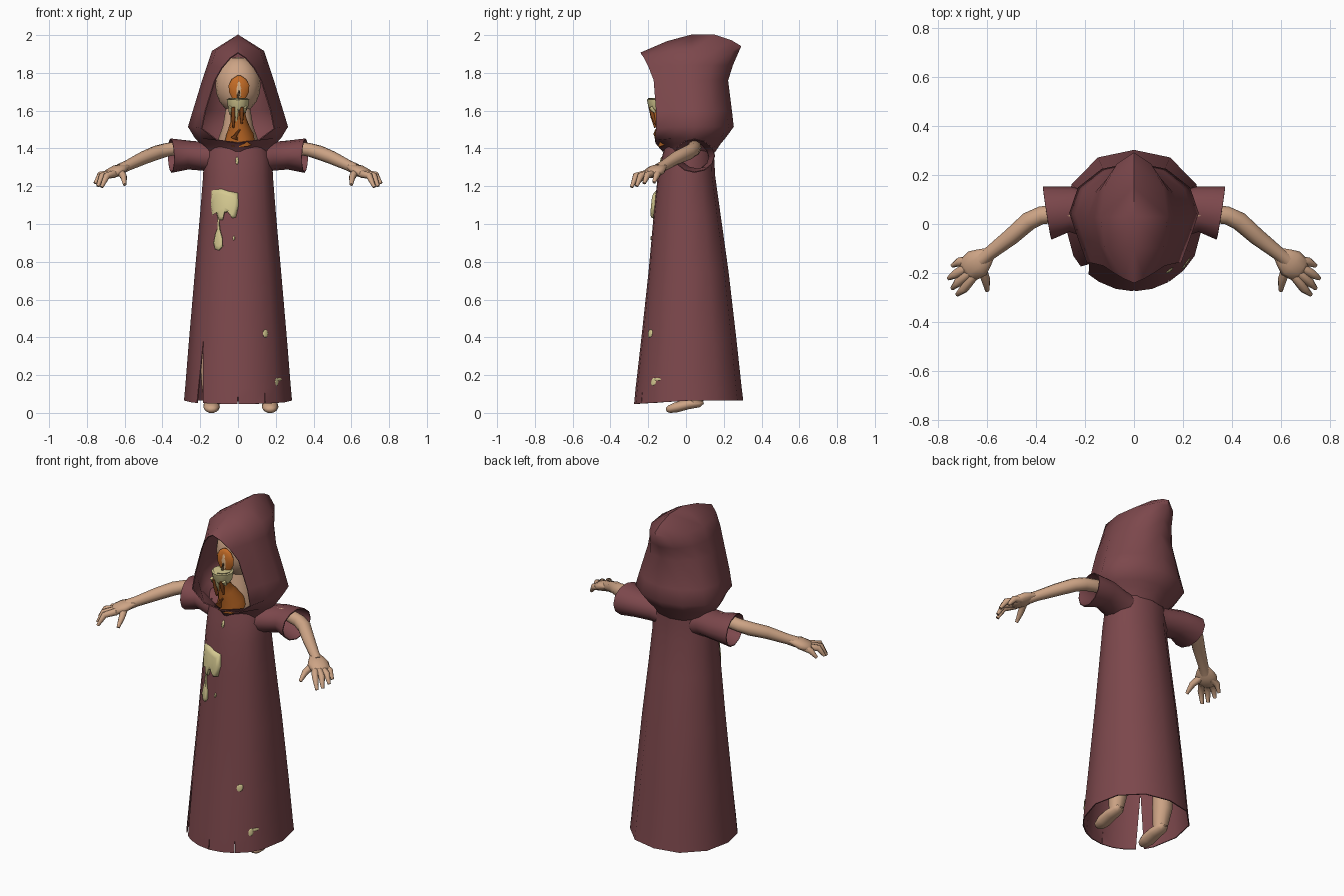
import bpy, bmesh, math
from mathutils import Vector

if "Cube" in bpy.data.objects:
    bpy.data.objects.remove(bpy.data.objects["Cube"])


def mat(name, c):
    m = bpy.data.materials.new(name)
    m.diffuse_color = (*c, 1)
    m.use_nodes = True
    m.node_tree.nodes["Principled BSDF"].inputs["Base Color"].default_value = m.diffuse_color
    return m


ROBE = mat("maroon cloth", (0.202, 0.064, 0.072))
SKIN = mat("tan skin", (0.61, 0.37, 0.235))
WAX = mat("cream wax", (0.66, 0.58, 0.28))
ORANGE = mat("orange glow", (0.55, 0.15, 0.02))
BURNT = mat("burnt orange wax", (0.27, 0.07, 0.012))
PALE = mat("pale flame", (0.72, 0.45, 0.24))
DARK = mat("dark wick", (0.12, 0.07, 0.03))


def finish(name, bm, material, angle=65, thick=0):
    bmesh.ops.remove_doubles(bm, verts=bm.verts, dist=0.0005)
    bmesh.ops.recalc_face_normals(bm, faces=bm.faces)
    me = bpy.data.meshes.new(name)
    bm.to_mesh(me)
    bm.free()
    ob = bpy.data.objects.new(name, me)
    bpy.context.collection.objects.link(ob)
    me.materials.append(material)
    bpy.ops.object.select_all(action='DESELECT')
    bpy.context.view_layer.objects.active = ob
    ob.select_set(True)
    if thick:
        mod = ob.modifiers.new("cloth", 'SOLIDIFY')
        mod.thickness, mod.offset = thick, 0
        bpy.ops.object.modifier_apply(modifier=mod.name)
    bpy.ops.object.shade_smooth_by_angle(angle=math.radians(angle))
    return ob


def add_grid(bm, rows, skip=()):
    vs = [[bm.verts.new(p) for p in r] for r in rows]
    for a, b in zip(vs, vs[1:]):
        for j in range(len(a) - 1):
            if j not in skip:
                bm.faces.new((a[j], a[j + 1], b[j + 1], b[j]))


def add_tube(bm, pts, radii, n=10, caps=True, flat=1.0):
    """Tube along points; flat scales the roughly vertical radius."""
    pts = [Vector(p) for p in pts]
    rings = []
    for i, p in enumerate(pts):
        d = (pts[min(i + 1, len(pts) - 1)] - pts[max(i - 1, 0)]).normalized()
        ref = Vector((0, 0, 1)) if abs(d.z) < 0.9 else Vector((0, 1, 0))
        u = d.cross(ref).normalized()
        w = u.cross(d)
        ring = [p + radii[i] * (u * math.cos(t) + w * flat * math.sin(t))
                for t in (2 * math.pi * k / n for k in range(n))]
        rings.append([bm.verts.new(q) for q in ring])
    for a, b in zip(rings, rings[1:]):
        for k in range(n):
            bm.faces.new((a[k], a[(k + 1) % n], b[(k + 1) % n], b[k]))
    if caps:
        bm.faces.new(rings[0][::-1])
        bm.faces.new(rings[-1])


def tube(name, pts, radii, material, thick=0, **kw):
    bm = bmesh.new()
    add_tube(bm, pts, radii, **kw)
    return finish(name, bm, material, thick=thick)


# Robe profile: height, half width, front y, back y
PROFILE = [(0.065, 0.283, -0.272, 0.30), (0.13, 0.277, -0.264, 0.292),
           (0.38, 0.257, -0.235, 0.265), (0.75, 0.225, -0.195, 0.222),
           (1.05, 0.198, -0.168, 0.18), (1.25, 0.182, -0.147, 0.152),
           (1.35, 0.178, -0.125, 0.146), (1.41, 0.168, -0.11, 0.145)]


def section(z):
    for a, b in zip(PROFILE, PROFILE[1:]):
        if z <= b[0]:
            t = max(0, (z - a[0]) / (b[0] - a[0]))
            return [a[k] + t * (b[k] - a[k]) for k in (1, 2, 3)]
    return PROFILE[-1][1:]


def on_robe(deg, z):
    rx, yf, yb = section(z)
    a = math.radians(deg)
    return (rx * math.sin(a), (yf + yb) / 2 - (yb - yf) / 2 * math.cos(a), z)


def front_y(x, z):
    rx, yf, yb = section(z)
    return (yf + yb) / 2 - (yb - yf) / 2 * math.sqrt(max(0, 1 - (x / rx) ** 2))


# Robe with hem slits: each slit splits a column in two (angle: half gap, height)
SLITS = {-45: (4.5, 0.38), 0: (0.4, 0.12), 30: (0.4, 0.13)}
cols, skip = [], []
for deg in list(range(-180, -60, 30)) + list(range(-60, 61, 15)) + list(range(90, 181, 30)):
    if deg in SLITS:
        skip.append(len(cols))
        cols += [(deg, -1), (deg, 1)]
    else:
        cols.append((deg, 0))
rows = []
for z, *_ in PROFILE:
    row = []
    for deg, side in cols:
        gap, top = SLITS.get(deg, (0, 1))
        off = side * gap * max(0, (top - z) / (top - 0.065))
        p = on_robe(deg + off, z)
        grow = 1.03 if abs(deg) in (120, 150) else 1
        drop = 0.018 * max(0, math.cos(math.radians(deg))) if z < 0.07 else 0
        row.append((p[0] * grow, p[1] * grow, z - drop))
    rows.append(row)
bm = bmesh.new()
add_grid(bm, rows, skip)
finish("robe", bm, ROBE, thick=0.006)

# Hood: height, half width, front y, back y, opening rim point
HOOD = [(1.38, 0.168, -0.118, 0.15, (0, -0.122, 1.385)),
        (1.425, 0.195, -0.14, 0.18, (0, -0.16, 1.43)),
        (1.455, 0.225, -0.15, 0.205, (0.11, -0.163, 1.445)),
        (1.515, 0.262, -0.16, 0.25, (0.19, -0.158, 1.505)),
        (1.60, 0.236, -0.16, 0.24, (0.172, -0.158, 1.60)),
        (1.76, 0.187, -0.17, 0.22, (0.122, -0.17, 1.76)),
        (1.84, 0.160, -0.19, 0.245, (0.085, -0.195, 1.825)),
        (1.915, 0.135, -0.22, 0.278, (0.04, -0.222, 1.878))]
RIDGE = [(-0.24, 1.905), (-0.1, 1.965), (0.03, 2.0), (0.15, 2.0), (0.24, 1.97), (0.29, 1.94)]
bm = bmesh.new()
for s in (1, -1):
    rows = []
    for z, rx, yf, yb, rim in HOOD:
        row = [(s * rim[0], rim[1], rim[2])]
        for deg in (60, 90, 120, 150, 180):
            a = math.radians(deg)
            row.append((s * rx * math.sin(a), (yf + yb) / 2 - (yb - yf) / 2 * math.cos(a), z))
        rows.append(row)
    rows.append([(0, y, z) for y, z in RIDGE])
    add_grid(bm, rows)
finish("hood", bm, ROBE, thick=0.006)

# Sleeves, arms, hands, legs
FINGERS = [[(0.655, -0.21, 1.265), (0.695, -0.265, 1.255), (0.722, -0.288, 1.195)],
           [(0.675, -0.20, 1.265), (0.72, -0.24, 1.255), (0.742, -0.262, 1.20)],
           [(0.68, -0.175, 1.265), (0.73, -0.205, 1.26), (0.757, -0.222, 1.215)],
           [(0.67, -0.15, 1.27), (0.715, -0.155, 1.258), (0.742, -0.17, 1.22)],
           [(0.625, -0.175, 1.28), (0.605, -0.23, 1.25), (0.60, -0.272, 1.208)]]
for s, side in ((1, "right"), (-1, "left")):
    def flip(pts):
        return [(s * x, y, z) for x, y, z in pts]
    tube(side + "_sleeve", flip([(0.08, 0.025, 1.345), (0.17, 0.035, 1.357), (0.26, 0.06, 1.365),
                                 (0.355, 0.045, 1.362)]),
         [0.10, 0.09, 0.09, 0.108], ROBE, n=12, caps=False, flat=0.82, thick=0.005)
    tube(side + "_arm", flip([(0.12, 0.04, 1.39), (0.30, 0.045, 1.405), (0.38, 0.035, 1.392),
                              (0.43, 0.012, 1.378), (0.50, -0.05, 1.35), (0.59, -0.12, 1.307),
                              (0.625, -0.148, 1.29)]),
         [0.035, 0.037, 0.037, 0.038, 0.035, 0.028, 0.03], SKIN)
    bm = bmesh.new()
    add_tube(bm, flip([(0.59, -0.12, 1.306), (0.615, -0.14, 1.295), (0.64, -0.16, 1.283),
                       (0.675, -0.185, 1.267), (0.695, -0.20, 1.257)]),
             [0.027, 0.045, 0.06, 0.054, 0.03], flat=0.5)
    for f in FINGERS:
        add_tube(bm, flip(f), [0.021, 0.018, 0.009], n=8)
    finish(side + "_hand", bm, SKIN)
    fx = 0.17 if s > 0 else -0.14
    tube(side + "_leg", [(fx, 0.08, 0.32), (fx, 0.07, 0.16), (fx, 0.05, 0.05)],
         [0.06, 0.054, 0.038], SKIN)
    tube(side + "_foot", [(fx, 0.09, 0.06), (fx, 0.07, 0.052), (fx, 0.01, 0.045), (fx, -0.05, 0.03),
                          (fx, -0.09, 0.019), (fx, -0.105, 0.016)],
         [0.02, 0.036, 0.042, 0.044, 0.033, 0.015], SKIN, flat=0.65)

# Head and neck
bm = bmesh.new()
bmesh.ops.create_uvsphere(bm, u_segments=16, v_segments=10, radius=1)
bmesh.ops.scale(bm, vec=(0.12, 0.115, 0.15), verts=bm.verts)
bmesh.ops.translate(bm, vec=(0, 0, 1.735), verts=bm.verts)
finish("head", bm, SKIN)
tube("neck", [(0, 0.02, 1.39), (0, 0.01, 1.45), (0, 0, 1.52), (0, 0, 1.64)],
     [0.10, 0.105, 0.08, 0.06], SKIN, n=12)

# Candle: glowing body, cream rim, drips, wick and flame
tube("candle_body", [(0.01, -0.07, 1.435), (0.01, -0.085, 1.475), (0.005, -0.12, 1.54),
                     (0, -0.137, 1.575), (0, -0.145, 1.62)],
     [0.08, 0.072, 0.046, 0.04, 0.045], ORANGE, n=12)
tube("candle_top", [(0, -0.145, 1.6), (0, -0.145, 1.615), (0, -0.147, 1.66), (0, -0.147, 1.667),
                    (0, -0.147, 1.655)], [0.044, 0.053, 0.06, 0.052, 0.045], WAX, n=12)
for name, m, drips in (
        ("candle_drips", WAX, ((-0.04, 1.58), (-0.008, 1.545), (0.035, 1.59))),
        ("burnt_drips", BURNT, ((-0.025, 1.51), (0.02, 1.53)))):
    bm = bmesh.new()
    for x, z in drips:
        add_tube(bm, [(x, -0.186, 1.62), (x, -0.176, (z + 1.62) / 2), (x, -0.163, z)],
                 [0.012, 0.011, 0.005], n=8)
    finish(name, bm, m)
tube("burnt_pool", [(0.01, -0.155, 1.50), (-0.01, -0.158, 1.475), (-0.02, -0.155, 1.45)],
     [0.008, 0.015, 0.02], BURNT, n=8, flat=0.5)
tube("wick", [(0, -0.147, 1.64), (0, -0.147, 1.675), (0.008, -0.15, 1.705)], [0.007, 0.006, 0.004], DARK, n=8)
for name, z0, h, w, y, m in (("flame_glow", 1.66, 0.125, 0.055, -0.125, ORANGE),
                             ("flame_core", 1.67, 0.085, 0.015, -0.14, PALE)):
    tube(name, [(0.005, y, z0 + h * t) for t in (0, 0.3, 0.6, 0.85, 1)],
         [w * r for r in (0.6, 0.95, 1, 0.7, 0.2)], m, flat=0.35)


# Wax splashes lying on the robe front
def splash(name, outline, height=0.014):
    cx = sum(p[0] for p in outline) / len(outline)
    cz = sum(p[1] for p in outline) / len(outline)
    rows = []
    for k, h in ((1, -0.004), (0.93, height * 0.7), (0.7, height), (0, height)):
        ring = [(cx + (x - cx) * k, cz + (z - cz) * k) for x, z in outline]
        rows.append([(x, front_y(x, z) - h - 0.003, z) for x, z in ring + ring[:1]])
    bm = bmesh.new()
    add_grid(bm, rows)
    bmesh.ops.dissolve_degenerate(bm, dist=0.0003, edges=bm.edges)
    finish(name, bm, WAX)


def drop(cx, cz, rx, rz, n=10):
    return [(cx + rx * math.cos(2 * math.pi * k / n), cz + rz * math.sin(2 * math.pi * k / n))
            for k in range(n)]


splash("chest_wax", [(-0.14, 1.18), (-0.09, 1.188), (-0.05, 1.175), (0.0, 1.165), (0.005, 1.10),
                     (-0.01, 1.035), (-0.03, 1.03), (-0.04, 1.065), (-0.07, 1.06), (-0.08, 1.02),
                     (-0.105, 1.02), (-0.115, 1.06), (-0.138, 1.045), (-0.145, 1.10)], 0.02)
splash("wax_drip", [(-0.098, 1.03), (-0.096, 0.98), (-0.083, 0.93), (-0.08, 0.88), (-0.10, 0.858),
                    (-0.122, 0.865), (-0.13, 0.90), (-0.12, 0.95), (-0.108, 0.98), (-0.108, 1.03)])
for i, (x, z, rx, rz) in enumerate(((0.145, 0.42, 0.014, 0.022), (0.205, 0.165, 0.009, 0.022),
                                    (0.22, 0.178, 0.013, 0.008), (-0.022, 0.925, 0.006, 0.012),
                                    (-0.005, 1.335, 0.008, 0.022))):
    splash("wax_spot_%d" % (i + 1), drop(x, z, rx, rz), 0.006)
